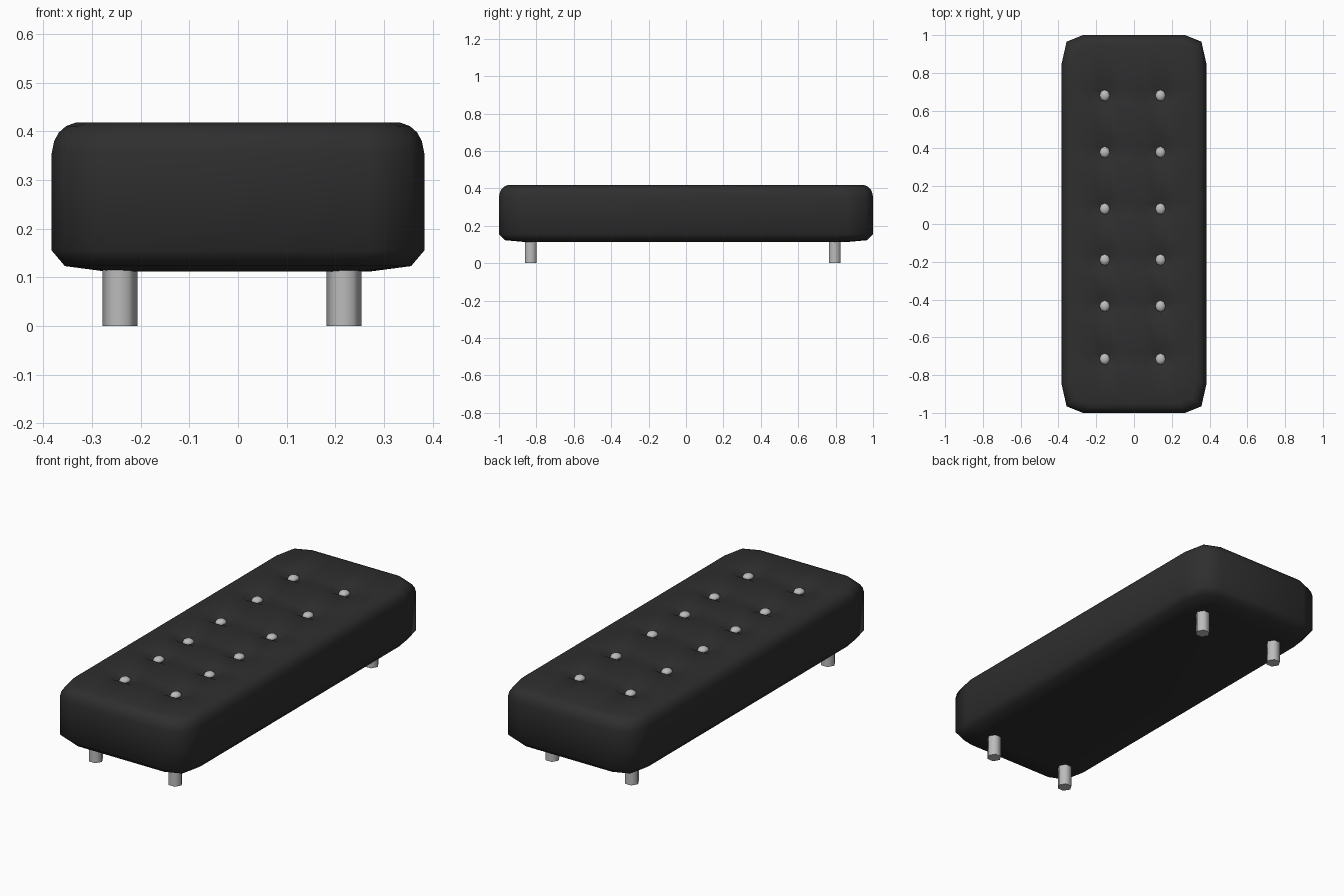
import bpy, bmesh, math
from mathutils import Vector

if "Cube" in bpy.data.objects:
    bpy.data.objects.remove(bpy.data.objects["Cube"])


def material(name, rgb):
    m = bpy.data.materials.new(name)
    m.diffuse_color = (*rgb, 1)
    m.use_nodes = True
    m.node_tree.nodes["Principled BSDF"].inputs["Base Color"].default_value = m.diffuse_color
    return m


black = material("black leather", (0.028, 0.028, 0.028))
metal = material("grey metal", (0.5, 0.5, 0.5))


def finish(bm, name, mat, angle):
    bmesh.ops.recalc_face_normals(bm, faces=bm.faces)
    me = bpy.data.meshes.new(name)
    bm.to_mesh(me)
    bm.free()
    me.materials.append(mat)
    ob = bpy.data.objects.new(name, me)
    bpy.context.collection.objects.link(ob)
    bpy.ops.object.select_all(action='DESELECT')
    ob.select_set(True)
    bpy.context.view_layer.objects.active = ob
    bpy.ops.object.shade_smooth_by_angle(angle=math.radians(angle))
    return ob


BUTTON_X = (-0.155, 0.14)
BUTTON_Y = (0.68, 0.38, 0.08, -0.19, -0.435, -0.715)
TOP = 0.418

# cushion: chamfered outline lofted through stacked rings
quarter = [(0.383, 0.85), (0.357, 0.965), (0.27, 1.0)]
outline = (quarter + [(-x, y) for x, y in reversed(quarter)]
           + [(-x, -y) for x, y in quarter] + [(x, -y) for x, y in reversed(quarter)])
rings = [(0.11, 0.15, 0.112), (0.027, 0.032, 0.123), (0, 0, 0.155), (0, 0, 0.355),
         (0.005, 0.005, 0.38), (0.015, 0.015, 0.398), (0.03, 0.03, 0.411), (0.05, 0.05, TOP)]
bm = bmesh.new()
loops = [[bm.verts.new((x * (1 - dx / 0.383), y * (1 - dy), z)) for x, y in outline]
         for dx, dy, z in rings]
for a, b in zip(loops, loops[1:]):
    for i in range(len(outline)):
        j = (i + 1) % len(outline)
        bm.faces.new((a[i], a[j], b[j], b[i]))
bm.faces.new(loops[0][::-1])
bm.faces.new(loops[-1])

# tufting: cut the top around every button and press the centres down
cuts = [((b + d, 0, 0), (1, 0, 0)) for b in BUTTON_X for d in (-0.075, -0.025, 0.025, 0.075)]
cuts += [((0, b + d, 0), (0, 1, 0)) for b in BUTTON_Y for d in (-0.06, -0.025, 0.025, 0.06)]
for co, no in cuts:
    cap = [f for f in bm.faces if all(v.co.z > TOP - 0.001 for v in f.verts)]
    geom = set(cap) | {e for f in cap for e in f.edges} | {v for f in cap for v in f.verts}
    bmesh.ops.bisect_plane(bm, geom=list(geom), plane_co=co, plane_no=no, dist=1e-5)
for v in bm.verts:
    if v.co.z > TOP - 0.001 and any(abs(v.co.x - x) < 0.03 and abs(v.co.y - y) < 0.03
                                    for x in BUTTON_X for y in BUTTON_Y):
        v.co.z -= 0.022
finish(bm, "cushion", black, 60)

# buttons
for x in BUTTON_X:
    for y in BUTTON_Y:
        bm = bmesh.new()
        bmesh.ops.create_uvsphere(bm, u_segments=8, v_segments=6, radius=0.029)
        bmesh.ops.scale(bm, vec=(0.95, 1.05, 0.6), verts=bm.verts)
        bmesh.ops.translate(bm, vec=(x, y, 0.399), verts=bm.verts)
        finish(bm, "button", metal, 60)

# hexagonal legs
for x in (-0.243, 0.218):
    for y in (-0.83, 0.795):
        bm = bmesh.new()
        bmesh.ops.create_cone(bm, cap_ends=True, segments=6, radius1=0.036, radius2=0.036, depth=0.13)
        pts = [v.co for v in bm.verts]
        if max(p.x for p in pts) < 0.035:  # put corners on the x axis
            for v in bm.verts:
                v.co = Vector((v.co.y, -v.co.x, v.co.z))
        bmesh.ops.translate(bm, vec=(x, y, 0.065), verts=bm.verts)
        finish(bm, "leg", metal, 65)
